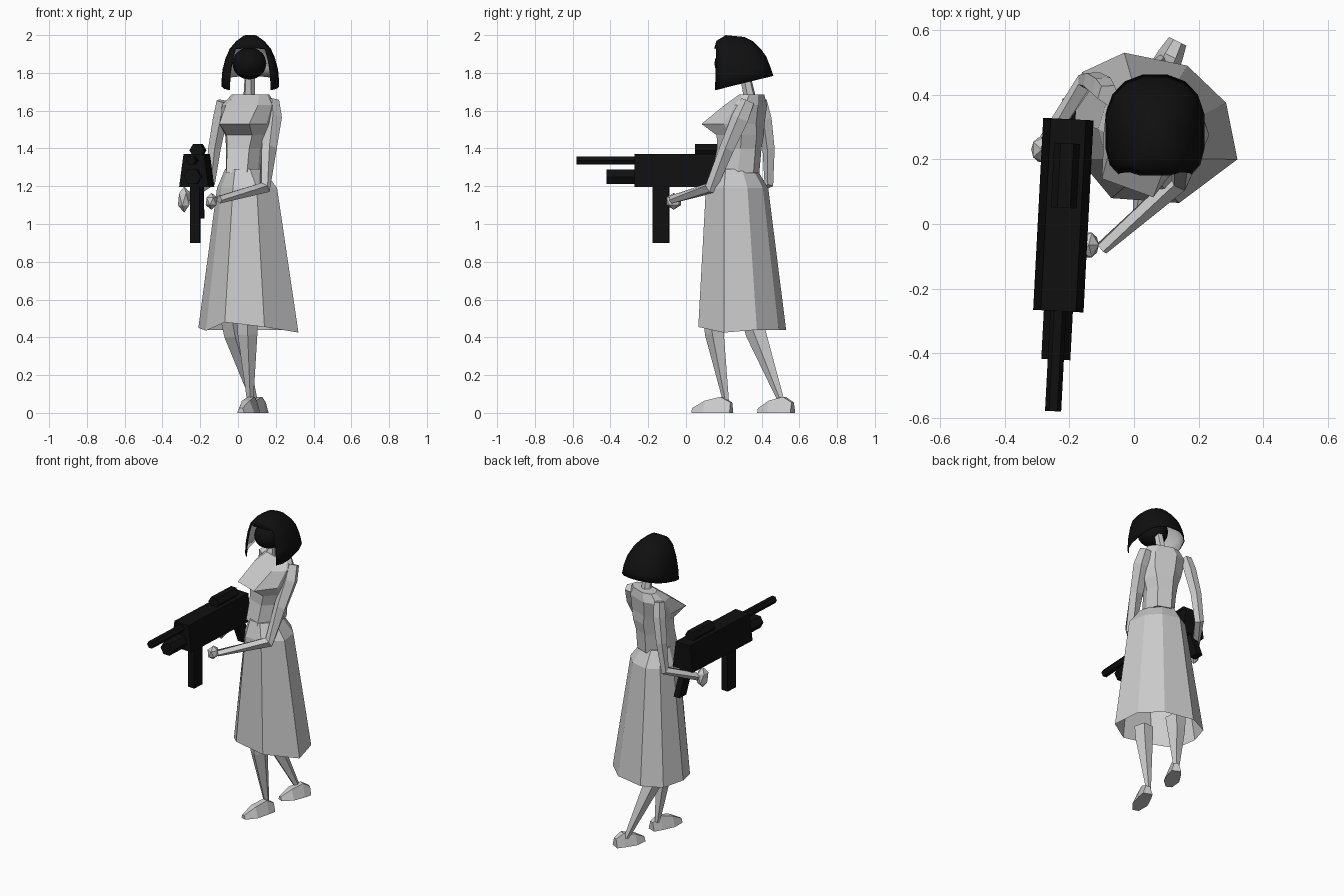
import bpy, bmesh, math
from mathutils import Vector, Matrix

cube = bpy.data.objects.get("Cube")
if cube:
    bpy.data.objects.remove(cube, do_unlink=True)


def material(name, value):
    m = bpy.data.materials.new(name)
    m.use_nodes = True
    m.diffuse_color = (value, value, value, 1)
    m.node_tree.nodes["Principled BSDF"].inputs["Base Color"].default_value = (value, value, value, 1)
    return m


GREY = material("pale_grey", 0.6)
BLACK = material("black", 0.005)


def finish(name, bm, mat):
    bmesh.ops.recalc_face_normals(bm, faces=bm.faces)
    mesh = bpy.data.meshes.new(name)
    bm.to_mesh(mesh)
    bm.free()
    mesh.materials.append(mat)
    ob = bpy.data.objects.new(name, mesh)
    bpy.context.collection.objects.link(ob)
    return ob


def loft(name, rings, mat, caps=(True, True)):
    """Skin a list of equal-length point rings."""
    bm = bmesh.new()
    rows = [[bm.verts.new(p) for p in ring] for ring in rings]
    n = len(rows[0])
    for a, b in zip(rows, rows[1:]):
        for i in range(n):
            j = (i + 1) % n
            bm.faces.new((a[i], a[j], b[j], b[i]))
    if caps[0]:
        bm.faces.new(rows[0])
    if caps[1]:
        bm.faces.new(rows[-1])
    return finish(name, bm, mat)


def limb(name, path, mat, sides=5):
    """Tapered tube along (x, y, z, radius) stations."""
    pts = [Vector(p[:3]) for p in path]
    rings = []
    for k, p in enumerate(pts):
        axis = (pts[min(k + 1, len(pts) - 1)] - pts[max(k - 1, 0)]).normalized()
        u = axis.cross(Vector((0.3, 1, 0.1))).normalized()
        v = axis.cross(u)
        r = path[k][3]
        rings.append([p + r * (u * math.cos(a) + v * math.sin(a))
                      for a in (math.tau * i / sides for i in range(sides))])
    return loft(name, rings, mat)


def ball(name, centre, size, mat, detail=1):
    bm = bmesh.new()
    bmesh.ops.create_icosphere(bm, subdivisions=detail, radius=1)
    bmesh.ops.transform(bm, matrix=Matrix.Translation(centre) @ Matrix.Diagonal((*size, 1)), verts=bm.verts)
    return finish(name, bm, mat)


# Skirt: one uneven hem outline, shrunk towards the hips and waist
hem = [(.14, .065, .455), (.32, .2, .425), (.285, .375, .44), (.165, .49, .44), (-.03, .53, .44),
       (-.16, .47, .44), (-.21, .33, .45), (-.17, .2, .435), (-.07, .08, .48)]


def shrink(sx, sy, cx, cy, z):
    return [(cx + (x - .05) * sx, cy + (y - .29) * sy, z) for x, y, _ in hem]


loft("skirt", [hem, shrink(.6, .71, .045, .265, 1.19), shrink(.38, .5, .03, .255, 1.29)], GREY, (False, True))

# Torso: mirrored sections, turned towards the model's right
turn = Matrix.Rotation(math.radians(-20), 3, 'Z')


def section(cx, cy, z, w, f, b):
    half = [(.65 * w, -f), (w, -.25 * f), (w, .4 * b), (.5 * w, b)]
    ring = half + [(-x, y) for x, y in reversed(half)]
    return [turn @ Vector((x, y, 0)) + Vector((cx, cy, z)) for x, y in ring]


loft("torso", [section(*s) for s in (
    (.03, .26, 1.27, .09, .11, .12),
    (.035, .28, 1.40, .095, .10, .11),
    (.045, .29, 1.47, .11, .11, .11),
    (.045, .29, 1.53, .13, .19, .11),
    (.055, .33, 1.63, .14, .10, .08),
    (.065, .35, 1.685, .10, .05, .05))], GREY)
limb("neck", [(.06, .34, 1.66, .033), (.063, .31, 1.8, .028)], GREY, 6)

# Arms and hands
limb("left_arm", [(.18, .33, 1.65, .04), (.185, .29, 1.56, .05), (.165, .22, 1.4, .042),
                  (.14, .13, 1.19, .034), (-.1, -.075, 1.13, .022)], GREY)
limb("right_arm", [(-.08, .4, 1.65, .035), (-.095, .42, 1.56, .04), (-.125, .44, 1.4, .035),
                   (-.15, .44, 1.22, .03), (-.27, .26, 1.14, .024)], GREY)
ball("left_hand", (-.14, -.065, 1.12), (.035, .045, .045), GREY)
ball("right_hand", (-.285, .23, 1.13), (.037, .045, .07), GREY)

# Legs
limb("left_leg", [(.05, .15, .52, .06), (.05, .155, .42, .055), (.065, .215, .05, .016)], GREY)
limb("right_leg", [(-.035, .35, .52, .065), (-.02, .375, .42, .058), (.09, .51, .05, .017)], GREY)


# Shoes: wedge section along a heel-to-toe line
def shoe(name, heel, toe):
    a, b = Vector((*heel, 0)), Vector((*toe, 0))
    side = (b - a).cross(Vector((0, 0, 1))).normalized()
    rings = []
    for t, w, h in ((0, .03, .055), (.25, .04, .085), (.65, .048, .065), (1, .02, .025)):
        c = a.lerp(b, t)
        rings.append([c - side * w, c + side * w, c + side * w * .45 + Vector((0, 0, h)),
                      c - side * w * .45 + Vector((0, 0, h))])
    loft(name, rings, GREY)


shoe("left_shoe", (.09, .24), (.015, .035))
shoe("right_shoe", (.135, .565), (.045, .385))

# Head and bobbed hair, pale inside
head = ball("head", (.06, .25, 1.85), (.09, .1, .085), BLACK, 3)


def hair_ring(front_z, back_z, front, back, w, n=16):
    mid, depth, ring = (front + back) / 2, (back - front) / 2, []
    for i in range(n):
        a = math.tau * (i + .5) / n
        s, c = math.sin(a), math.cos(a)
        # boxier at the front than at the back
        p = .55 if c < 0 else .85
        x = w * math.copysign(abs(s) ** p, s)
        y = depth * math.copysign(abs(c) ** p, c)
        t = (y / depth + 1) / 2
        ring.append((.065 + x, mid + y, front_z + (back_z - front_z) * t))
    return ring


hair = loft("hair", [hair_ring(*r) for r in (
    (1.705, 1.785, .137, .465, .155),
    (1.79, 1.83, .142, .45, .15),
    (1.87, 1.885, .145, .428, .133),
    (1.93, 1.925, .148, .4, .11),
    (1.97, 1.965, .16, .36, .075),
    (2.0, 1.99, .21, .31, .035))], BLACK, (False, True))
bm = bmesh.new()
bm.from_mesh(hair.data)
face_gap = [f for f in bm.faces if f.calc_center_median().z < 1.91
            and f.calc_center_median().y < .17 and abs(f.calc_center_median().x - .065) < .09]
bmesh.ops.delete(bm, geom=face_gap, context='FACES')
bm.to_mesh(hair.data)
bm.free()
hair.data.materials.append(GREY)
lining = hair.modifiers.new("lining", 'SOLIDIFY')
lining.thickness = .006
lining.offset = -1
lining.material_offset = 1

# Gun parts: boxes and prisms along a slightly turned axis
gun_turn = Matrix.Translation((-.22, 0, 0)) @ Matrix.Rotation(math.radians(-3), 4, 'Z')


def gun_part(name, y0, y1, outline, slant=0):
    ob = loft(name, [[(x, y, z) for x, z in outline] for y in (y0, y1)], BLACK)
    for v in ob.data.vertices:
        v.co.y += slant * (1.25 - v.co.z)
    ob.data.transform(gun_turn)


def box(w, z0, z1, top=1.0):
    return [(-w, z0), (w, z0), (w * top, z1), (-w * top, z1)]


def hexagon(r, z):
    return [(r * math.cos(math.tau * i / 6), z + r * math.sin(math.tau * i / 6)) for i in range(6)]


gun_part("gun_body", -.27, .325, box(.078, 1.195, 1.37, .7))
gun_part("gun_barrel", -.58, -.26, hexagon(.025, 1.337))
gun_part("gun_lower_tube", -.42, -.26, hexagon(.045, 1.25))
gun_part("gun_sight", .05, .25, hexagon(.04, 1.39))
gun_part("gun_front_grip", -.175, -.09, box(.025, .9, 1.21))
gun_part("gun_rear_grip", .23, .3, box(.022, 1.03, 1.22), .4)

# Smooth only the rounded head and hair
for ob in (head, hair):
    bpy.ops.object.select_all(action='DESELECT')
    ob.select_set(True)
    bpy.context.view_layer.objects.active = ob
    bpy.ops.object.shade_smooth_by_angle(angle=math.radians(40))
